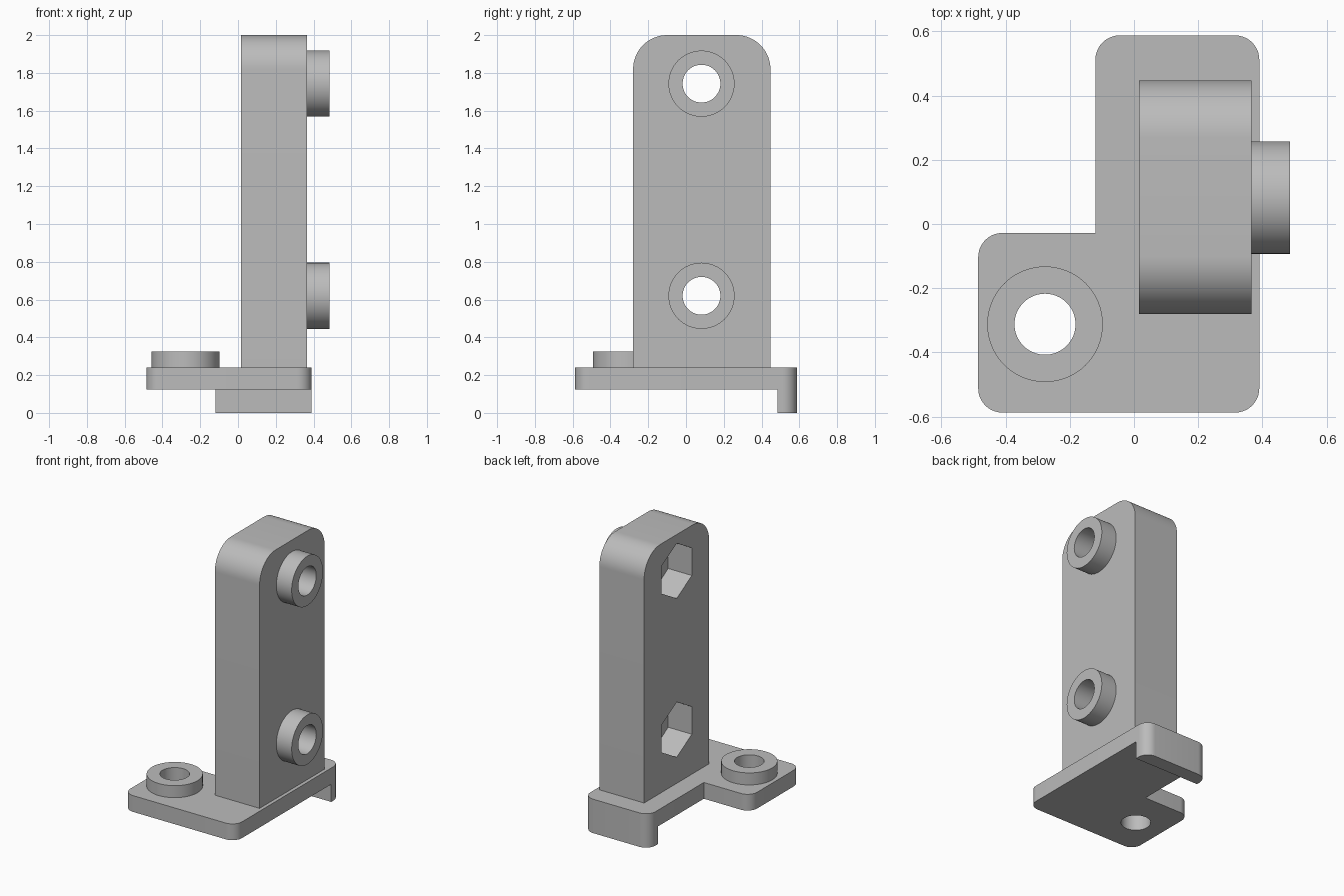
import bpy, bmesh, math
from mathutils import Matrix, Vector

old = bpy.data.objects.get("Cube")
if old:
    bpy.data.objects.remove(old, do_unlink=True)

grey = bpy.data.materials.new("plain grey")
grey.use_nodes = True
grey.diffuse_color = (0.5, 0.5, 0.5, 1)
grey.node_tree.nodes["Principled BSDF"].inputs["Base Color"].default_value = (0.5, 0.5, 0.5, 1)

UP = Matrix.Identity(3)
# Profile (u, v) and depth w become (y, z) and x
SIDEWAYS = Matrix(((0, 0, 1), (1, 0, 0), (0, 1, 0)))


def rounded(corners, steps=10):
    """Outline from (u, v, radius) corners."""
    pts = []
    for i, (u, v, r) in enumerate(corners):
        c = Vector((u, v))
        if r == 0:
            pts.append(c)
            continue
        a = (Vector(corners[i - 1][:2]) - c).normalized()
        b = (Vector(corners[(i + 1) % len(corners)][:2]) - c).normalized()
        for k in range(steps + 1):
            t = k / steps * math.pi / 2
            pts.append(c + a * r * (1 - math.sin(t)) + b * r * (1 - math.cos(t)))
    return pts


def circle(u, v, r, sides=64, turn=0.0):
    angles = [turn + 2 * math.pi * k / sides for k in range(sides)]
    return [Vector((u + r * math.cos(a), v + r * math.sin(a))) for a in angles]


def extrude(name, outline, low, high, axes=UP):
    bm = bmesh.new()
    face = bm.faces.new([bm.verts.new(axes @ Vector((p.x, p.y, low))) for p in outline])
    moved = bmesh.ops.extrude_face_region(bm, geom=[face])["geom"]
    bmesh.ops.translate(bm, vec=axes @ Vector((0, 0, high - low)),
                        verts=[g for g in moved if isinstance(g, bmesh.types.BMVert)])
    bmesh.ops.recalc_face_normals(bm, faces=bm.faces)
    mesh = bpy.data.meshes.new(name)
    bm.to_mesh(mesh)
    bm.free()
    mesh.materials.append(grey)
    obj = bpy.data.objects.new(name, mesh)
    bpy.context.collection.objects.link(obj)
    return obj


def finish(obj, cutters=()):
    """Apply the cuts, then shade round walls smooth."""
    bpy.ops.object.select_all(action="DESELECT")
    obj.select_set(True)
    bpy.context.view_layer.objects.active = obj
    for cutter in cutters:
        mod = obj.modifiers.new("cut", "BOOLEAN")
        mod.operation, mod.solver, mod.object = "DIFFERENCE", "EXACT", cutter
        bpy.ops.object.modifier_apply(modifier=mod.name)
    bpy.ops.object.shade_smooth_by_angle(angle=math.radians(30))


# Base plate, L-shaped, with its raised ring
R = 0.075
left, inner, right = -0.485, -0.12, 0.39
front, step, back = -0.587, -0.028, 0.587
plate = extrude("base_plate", rounded([
    (left, front, R), (right, front, R), (right, back, R),
    (inner, back, R), (inner, step, 0), (left, step, R)]), 0.125, 0.24)
ring = extrude("base_ring", circle(-0.277, -0.312, 0.18), 0.24, 0.325)
hole = extrude("base_hole_cutter", circle(-0.277, -0.312, 0.095), 0, 0.5)
finish(plate, [hole])
finish(ring, [hole])

# Lip hanging below the back edge
lip = extrude("back_lip", rounded([
    (inner, 0.485, 0), (right, 0.485, 0), (right, back, R), (inner, back, R)]), 0, 0.125)
finish(lip)

# Column with bolt holes, nut pockets and rings
column = extrude("column", rounded([
    (-0.28, 0.24, 0), (0.447, 0.24, 0), (0.447, 2, 0.18), (-0.28, 2, 0.18)], 16),
    0.015, 0.365, SIDEWAYS)
cutters = [hole]
column_cutters = []
for label, z in (("lower", 0.62), ("upper", 1.743)):
    bolt = extrude(label + "_bolt_cutter", circle(0.082, z, 0.1), -0.2, 0.7, SIDEWAYS)
    nut = extrude(label + "_nut_cutter", circle(0.082, z, 0.195, 6, math.pi / 2),
                  -0.2, 0.2, SIDEWAYS)
    boss = extrude(label + "_bolt_ring", circle(0.082, z, 0.175), 0.365, 0.485, SIDEWAYS)
    finish(boss, [bolt])
    column_cutters += [bolt, nut]
finish(column, column_cutters)

for cutter in cutters + column_cutters:
    bpy.data.objects.remove(cutter, do_unlink=True)
